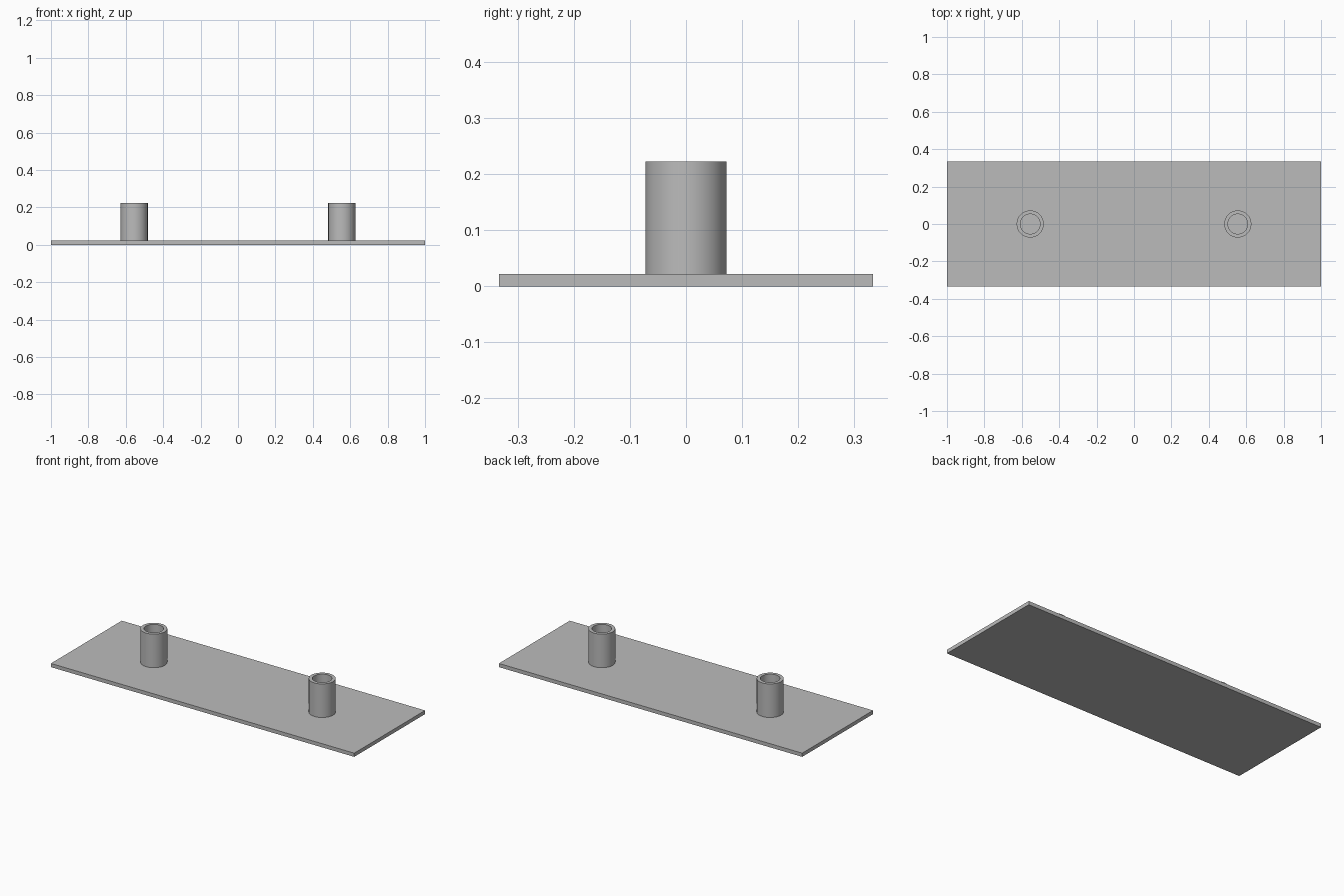
import bpy
import bmesh
import math
from mathutils import Matrix, Vector

cube = bpy.data.objects.get("Cube")
if cube:
    bpy.data.objects.remove(cube, do_unlink=True)

LENGTH, WIDTH, THICK = 2.0, 0.667, 0.022
POST_X, POST_TOP = 0.555, 0.222
OUTER, BORE, SIDES = 0.0725, 0.053, 64

grey = bpy.data.materials.new("plain grey")
grey.use_nodes = True
colour = (0.5, 0.5, 0.5, 1)
grey.diffuse_color = colour
grey.node_tree.nodes["Principled BSDF"].inputs["Base Color"].default_value = colour


def add_object(name, bm):
    mesh = bpy.data.meshes.new(name)
    bmesh.ops.recalc_face_normals(bm, faces=bm.faces)
    bm.to_mesh(mesh)
    bm.free()
    mesh.materials.append(grey)
    obj = bpy.data.objects.new(name, mesh)
    bpy.context.collection.objects.link(obj)
    return obj


# Flat rectangular base plate
bm = bmesh.new()
bmesh.ops.create_cube(bm, size=1, matrix=Matrix.Translation((0, 0, THICK / 2))
                      @ Matrix.Diagonal((LENGTH, WIDTH, THICK, 1)))
add_object("base_plate", bm)


# Hollow post: a rectangular wall section revolved about its axis
def add_post(name, x):
    bm = bmesh.new()
    foot = THICK / 2  # sunk into the plate
    section = [(BORE, foot), (OUTER, foot), (OUTER, POST_TOP), (BORE, POST_TOP)]
    verts = [bm.verts.new((r, 0, z)) for r, z in section]
    edges = [bm.edges.new((verts[i - 1], verts[i])) for i in range(len(verts))]
    bmesh.ops.spin(bm, geom=verts + edges, cent=(0, 0, 0), axis=(0, 0, 1),
                   angle=math.tau, steps=SIDES, use_merge=True)
    bmesh.ops.remove_doubles(bm, verts=bm.verts, dist=0.0001)
    bmesh.ops.translate(bm, verts=bm.verts, vec=Vector((x, 0, 0)))
    post = add_object(name, bm)
    bpy.ops.object.select_all(action="DESELECT")
    post.select_set(True)
    bpy.context.view_layer.objects.active = post
    bpy.ops.object.shade_smooth_by_angle(angle=math.radians(30))


for side, sign in (("left", 1), ("right", -1)):
    add_post(side + "_post", sign * POST_X)
